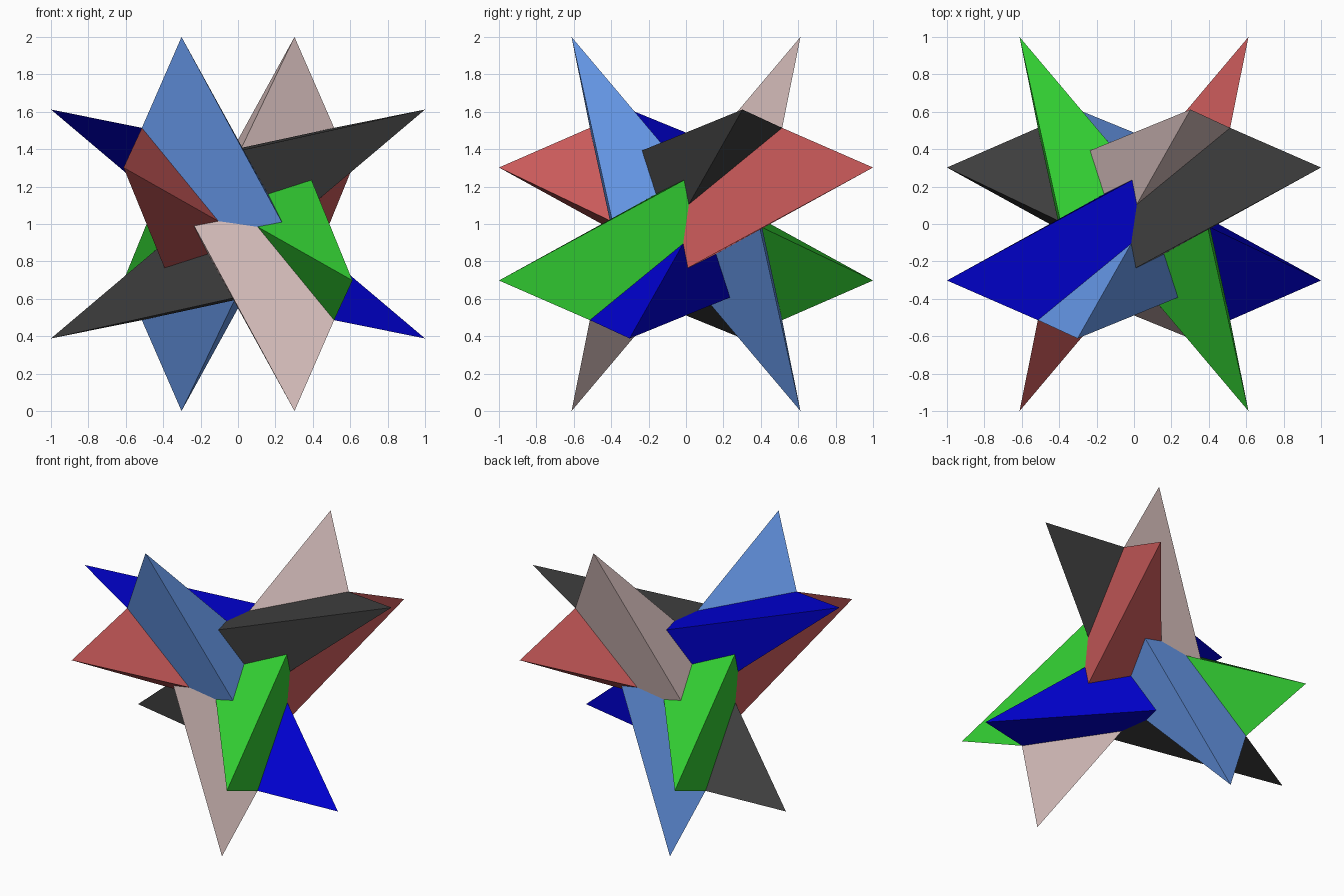
import bpy
import bmesh
from mathutils import Vector

if "Cube" in bpy.data.objects:
    bpy.data.objects.remove(bpy.data.objects["Cube"])


def srgb(r, g, b):
    lin = [(c / 255 / 12.92) if c < 10 else ((c / 255 + 0.055) / 1.055) ** 2.4 for c in (r, g, b)]
    return (*lin, 1.0)


def material(name, rgb):
    mat = bpy.data.materials.new(name)
    mat.diffuse_color = srgb(*rgb)
    mat.use_nodes = True
    mat.node_tree.nodes["Principled BSDF"].inputs["Base Color"].default_value = mat.diffuse_color
    return mat


# One spike: tip, ridge ends, outer and inner valley corners, and the core
TIP = (-0.302, -0.612, 1.0)
OUTER = (-0.514, -0.514, 0.514)      # valley shared by three tips
INNER = (0.16, -0.16, 0.16)          # shallow corner shared by three heels
HEEL = (0.235, -0.393, 0.01)         # blunt end of the front ridge
NEIGHBOUR_HEEL = (0.01, -0.235, 0.393)
RIDGE_END = (-0.015, -0.105, 0.4)
SEAM_A = (-0.105, -0.4, 0.015)       # seam with the opposite-handed blade
SEAM_B = (0.105, -0.4, -0.015)
CORE = (0, 0, 0)

RIM = [OUTER, SEAM_A, SEAM_B, HEEL, INNER, NEIGHBOUR_HEEL, RIDGE_END]
FACES = [
    [TIP, OUTER, SEAM_A, SEAM_B, HEEL],
    [TIP, HEEL, INNER, NEIGHBOUR_HEEL, RIDGE_END],
    [TIP, RIDGE_END, OUTER],
]
# Close each spike down to the core, so every blade is solid
FACES += [[RIM[(i + 1) % len(RIM)], RIM[i], CORE] for i in range(len(RIM))]


def place(p, turn, flip, half):
    """Half turn about x, then about y, then cycle the axes."""
    x, y, z = p
    if half:
        y, z = -y, -z
    if flip:
        x, z = -x, -z
    for _ in range(turn):
        x, y, z = y, z, x
    return Vector((x, y, z + 1.0))


def blade(name, mat, turn, flip):
    """A double-ended blade made of two spikes."""
    bm = bmesh.new()
    for half in (False, True):
        verts = {}
        for face in FACES:
            for p in face:
                if p not in verts:
                    verts[p] = bm.verts.new(place(p, turn, flip, half))
            bm.faces.new([verts[p] for p in face])
    mesh = bpy.data.meshes.new(name)
    bm.to_mesh(mesh)
    bm.free()
    mesh.materials.append(mat)
    obj = bpy.data.objects.new(name, mesh)
    bpy.context.collection.objects.link(obj)
    return obj


# Six interlocking blades, two along each axis pair
BLADES = [
    ("sky_blue", (100, 149, 228), 0, False),
    ("pale_pink", (212, 188, 186), 0, True),
    ("green", (50, 205, 50), 1, False),
    ("red", (205, 92, 92), 1, True),
    ("deep_blue", (0, 0, 205), 2, False),
    ("charcoal", (62, 62, 62), 2, True),
]
for colour, rgb, turn, flip in BLADES:
    blade(colour + "_blade", material(colour.replace("_", " "), rgb), turn, flip)
